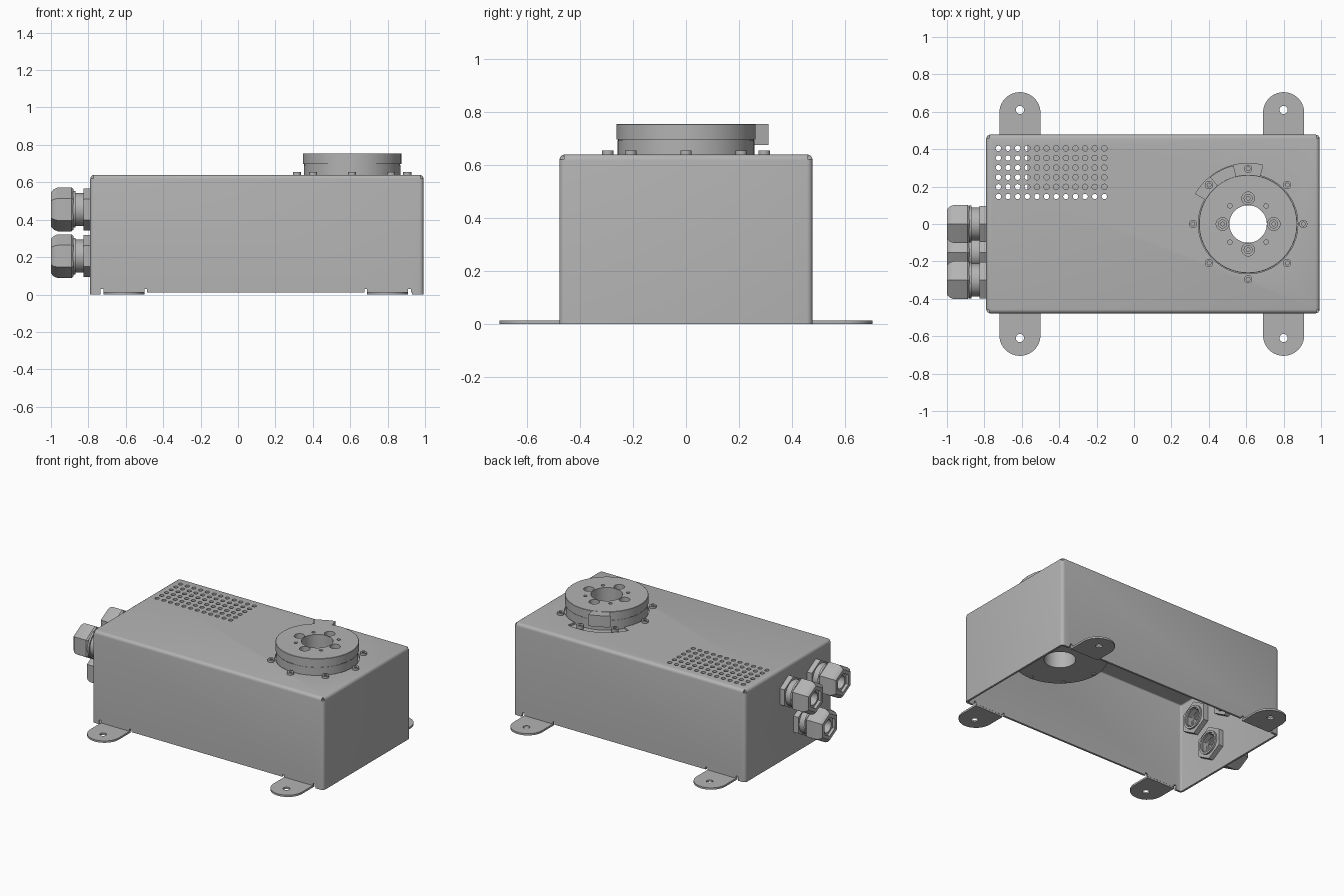
import bpy, bmesh
from math import sin, cos, pi, radians
from mathutils import Matrix, Vector

if "Cube" in bpy.data.objects:
    bpy.data.objects.remove(bpy.data.objects["Cube"])

grey = bpy.data.materials.new("plain grey metal")
grey.use_nodes = True
grey.diffuse_color = (0.45, 0.45, 0.45, 1)
grey.node_tree.nodes["Principled BSDF"].inputs["Base Color"].default_value = grey.diffuse_color

HUB = Vector((0.61, 0, 0))
LEFT, RIGHT, HALF, TOP, WALL = -0.79, 0.992, 0.478, 0.64, 0.014


def finish(bm, name):
    bmesh.ops.recalc_face_normals(bm, faces=bm.faces)
    mesh = bpy.data.meshes.new(name)
    bm.to_mesh(mesh)
    bm.free()
    mesh.materials.append(grey)
    ob = bpy.data.objects.new(name, mesh)
    bpy.context.collection.objects.link(ob)
    return ob


def lathe(name, profile, segs=64, matrix=Matrix()):
    """Closed ring profile of (radius, height) turned about local z."""
    bm = bmesh.new()
    rings = []
    for i in range(segs):
        a = 2 * pi * i / segs
        rings.append([bm.verts.new(matrix @ Vector((r * cos(a), r * sin(a), h))) for r, h in profile])
    n = len(profile)
    for i in range(segs):
        p, q = rings[i], rings[(i + 1) % segs]
        for j in range(n):
            k = (j + 1) % n
            bm.faces.new((p[j], q[j], q[k], p[k]))
    return finish(bm, name)


def tube(name, r0, r1, z0, z1, segs=64, matrix=Matrix()):
    return lathe(name, [(r0, z0), (r1, z0), (r1, z1), (r0, z1)], segs, matrix)


def prism(name, outline, z0, z1):
    bm = bmesh.new()
    face = bm.faces.new([bm.verts.new((x, y, z0)) for x, y in outline])
    new = bmesh.ops.extrude_face_region(bm, geom=[face])["geom"]
    bmesh.ops.translate(bm, vec=(0, 0, z1 - z0), verts=[v for v in new if isinstance(v, bmesh.types.BMVert)])
    return finish(bm, name)


def arc_plate(name, r0, r1, z0, z1, a0, a1, steps=16):
    angles = [radians(a0 + (a1 - a0) * i / steps) for i in range(steps + 1)]
    pts = [(r1, a) for a in angles] + [(r0, a) for a in reversed(angles)]
    return prism(name, [(HUB.x + r * cos(a), r * sin(a)) for r, a in pts], z0, z1)


def rods(name, spots, r, z0, z1, segs=20):
    """Upright cylinders at each (x, y)."""
    bm = bmesh.new()
    for x, y in spots:
        bmesh.ops.create_cone(bm, cap_ends=True, segments=segs, radius1=r, radius2=r, depth=z1 - z0,
                              matrix=Matrix.Translation((x, y, (z0 + z1) / 2)))
    return finish(bm, name)


def blocks(name, boxes):
    """Boxes given as (centre, size)."""
    bm = bmesh.new()
    for c, s in boxes:
        bmesh.ops.create_cube(bm, size=1, matrix=Matrix.Translation(c) @ Matrix.Diagonal((*s, 1)))
    return finish(bm, name)


def apply(ob):
    dg = bpy.context.evaluated_depsgraph_get()
    ob.data = bpy.data.meshes.new_from_object(ob.evaluated_get(dg))
    ob.modifiers.clear()


def cut(ob, *cutters):
    for c in cutters:
        mod = ob.modifiers.new("cut", 'BOOLEAN')
        mod.operation, mod.solver, mod.object = 'DIFFERENCE', 'EXACT', c
        apply(ob)
        bpy.data.objects.remove(c)


def polar(r, start, count):
    return [(HUB.x + r * cos(start + 2 * pi * i / count), r * sin(start + 2 * pi * i / count))
            for i in range(count)]


# Folded sheet housing, open underneath
bm = bmesh.new()
size = Vector((RIGHT - LEFT, 2 * HALF, TOP))
bmesh.ops.create_cube(bm, size=1, matrix=Matrix.Translation(((LEFT + RIGHT) / 2, 0, TOP / 2))
                      @ Matrix.Diagonal((*size, 1)))
bmesh.ops.delete(bm, geom=[f for f in bm.faces if f.normal.z < -0.5], context='FACES_ONLY')
bmesh.ops.bevel(bm, geom=[e for e in bm.edges if not e.is_boundary], offset=0.022, segments=4,
                profile=0.5, affect='EDGES')
housing = finish(bm, "housing")
solid = housing.modifiers.new("sheet", 'SOLIDIFY')
solid.thickness, solid.offset = WALL, -1
apply(housing)

tab_x = (-0.61, 0.80)
vents = [(-0.725 + 0.0515 * i, 0.147 + 0.0515 * j) for i in range(12) for j in range(6)]
glands = [(0.0, 0.455), (-0.30, 0.455), (-0.152, 0.205)]
onto_side = [Matrix.Translation((LEFT, y, z)) @ Matrix.Rotation(-pi / 2, 4, 'Y') for y, z in glands]

cut(housing,
    rods("vent_cutter", vents, 0.0145, 0.55, 0.75, 16),
    rods("hub_cutter", [HUB.xy], 0.266, 0.55, 0.75, 64),
    arc_plate("slot_cutter", 0.25, 0.324, 0.55, 0.75, 76, 150),
    blocks("lower_edge_cutter", [((0.0975, 0, 0), (1.665, 1.2, 0.024))]),
    blocks("relief_cutter", [((x + s * 0.117, 0, 0), (0.014, 1.2, 0.06)) for x in tab_x for s in (-1, 1)]),
    blocks("corner_cutter", [((x, y, TOP), (0.034, 0.034, 0.04)) for x in (LEFT, RIGHT) for y in (-HALF, HALF)]))
for m in onto_side:
    hole = rods("gland_hole_cutter", [(0, 0)], 0.07, -0.1, 0.1, 32)
    hole.data.transform(m)
    cut(housing, hole)

# Mounting feet with rounded ends
for x in tab_x:
    for side in (-1, 1):
        arc = [(x + 0.11 * cos(pi * i / 20), side * (0.595 + 0.11 * sin(pi * i / 20))) for i in range(21)]
        name = ("back" if side > 0 else "front") + ("_left" if x > 0 else "_right") + "_foot"
        foot = prism(name, [(x + 0.11, side * 0.465)] + arc + [(x - 0.11, side * 0.465)], 0, 0.013)
        cut(foot, rods("foot_hole_cutter", [(x, side * 0.61)], 0.022, -0.1, 0.1))

# Rotary drive: body inside, turntable on top
at_hub = Matrix.Translation(HUB)
tube("drive_body", 0.1, 0.30, 0.24, 0.60, 64, at_hub)
tube("drive_flange", 0.1, 0.33, 0.60, 0.625, 64, at_hub)
tube("turntable_base", 0.1, 0.258, 0.625, 0.692, 96, at_hub)
table = lathe("turntable", [(0.1, 0.692), (0.256, 0.692), (0.256, 0.697), (0.263, 0.697),
                            (0.263, 0.753), (0.261, 0.755), (0.1, 0.755)], 96, at_hub)
cut(table, rods("screw_well_cutter", polar(0.137, 0, 4), 0.034, 0.705, 0.8, 24),
    rods("pin_hole_cutter", polar(0.137, pi / 4, 4), 0.012, 0.705, 0.8, 16))
arc_plate("index_flag", 0.255, 0.322, 0.675, 0.754, 104, 129)

# Socket screws
for i, (x, y) in enumerate(polar(0.137, 0, 4)):
    lathe(f"turntable_screw_{i + 1}", [(0.010, 0.70), (0.024, 0.70), (0.024, 0.728), (0.010, 0.728)], 18,
          Matrix.Translation((x, y, 0)))
for i, (x, y) in enumerate(polar(0.295, 0, 8)):
    tube(f"rim_screw_{i + 1}", 0.010, 0.022, 0.62, 0.655, 18, Matrix.Translation((x, y, 0)))

# Bolt ends under the drive
rods("drive_bolt_ends", polar(0.28, 0, 8), 0.014, 0.234, 0.25, 12)

# Board on the rear wall beneath the vents
blocks("inner_board", [((-0.14, 0.315, 0.34), (0.86, 0.30, 0.03))])

# Cable glands
for i, m in enumerate(onto_side):
    n = i + 1
    tube(f"gland_collar_{n}", 0.065, 0.112, 0, 0.036, 6, m)
    tube(f"gland_neck_{n}", 0.065, 0.088, 0.036, 0.085, 40, m)
    tube(f"gland_ring_{n}", 0.065, 0.098, 0.078, 0.092, 40, m)
    lathe(f"gland_cap_{n}", [(0.065, 0.09), (0.108, 0.09), (0.117, 0.10), (0.117, 0.175),
                             (0.108, 0.195), (0.092, 0.21), (0.065, 0.21)], 6, m)
    tube(f"gland_seal_{n}", 0.045, 0.068, 0.03, 0.19, 32, m)
    tube(f"gland_thread_{n}", 0.066, 0.08, -0.06, 0, 40, m)
    tube(f"gland_nut_{n}", 0.066, 0.115, -0.048, -WALL, 6, m)

# Smooth round walls, keep edges sharp
bpy.ops.object.select_all(action='DESELECT')
for ob in bpy.context.collection.objects:
    if ob.type == 'MESH' and ob.data.materials and ob.data.materials[0] == grey:
        ob.select_set(True)
        bpy.context.view_layer.objects.active = ob
bpy.ops.object.shade_smooth_by_angle(angle=radians(30))
